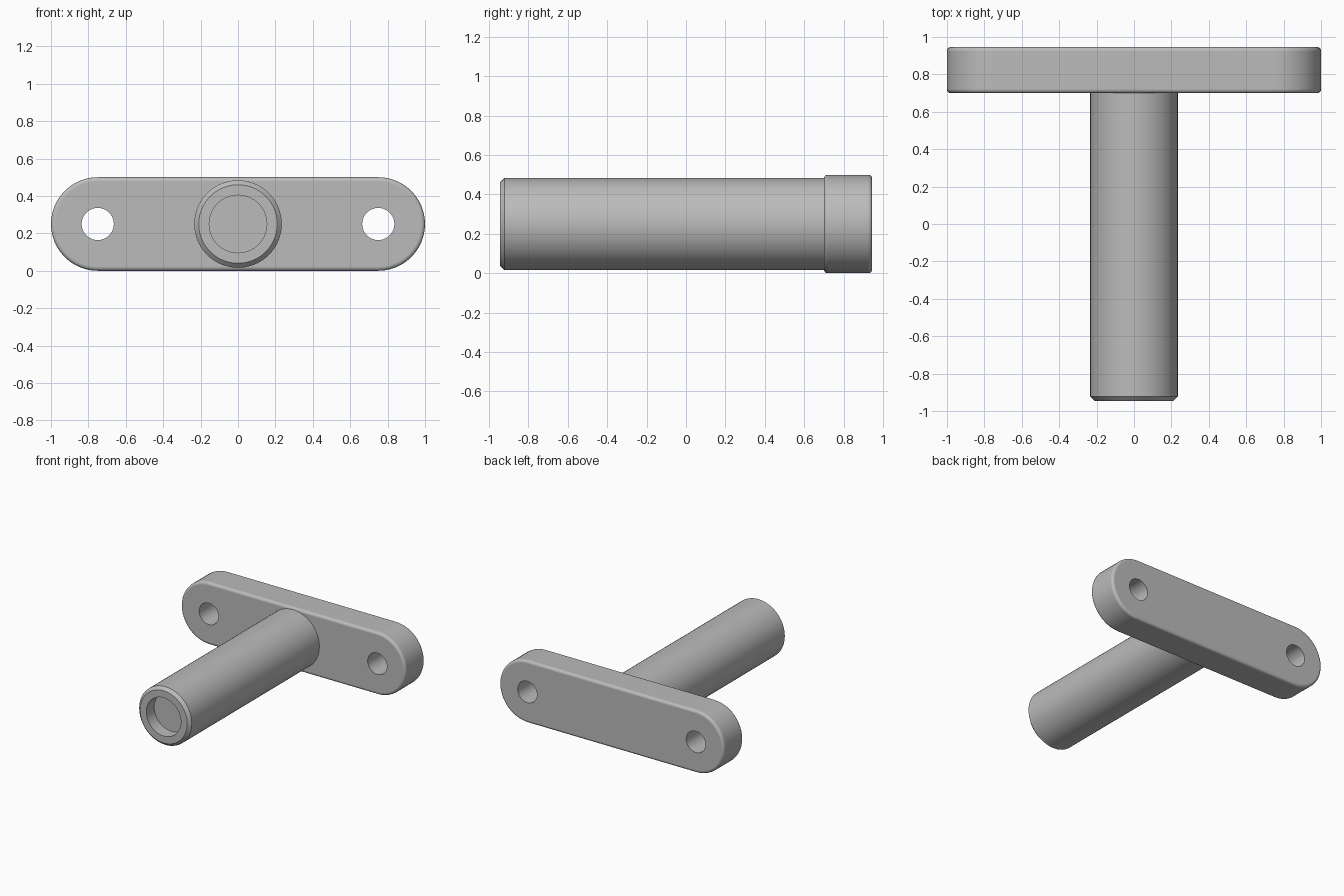
import bpy, bmesh, math
from mathutils import Matrix, Vector

cube = bpy.data.objects.get("Cube")
if cube:
    bpy.data.objects.remove(cube)

MID_Z = 0.25
PLATE_FRONT, PLATE_BACK = 0.70, 0.946
HOLE_X, HOLE_R = 0.75, 0.086

grey = bpy.data.materials.new("plain_grey")
grey.use_nodes = True
grey.diffuse_color = (0.5, 0.5, 0.5, 1)
grey.node_tree.nodes["Principled BSDF"].inputs["Base Color"].default_value = (0.5, 0.5, 0.5, 1)


def make_object(name, bm):
    bmesh.ops.recalc_face_normals(bm, faces=bm.faces)
    mesh = bpy.data.meshes.new(name)
    bm.to_mesh(mesh)
    bm.free()
    mesh.materials.append(grey)
    obj = bpy.data.objects.new(name, mesh)
    bpy.context.collection.objects.link(obj)
    return obj


def smooth(obj):
    bpy.ops.object.select_all(action="DESELECT")
    obj.select_set(True)
    bpy.context.view_layer.objects.active = obj
    bpy.ops.object.shade_smooth_by_angle(angle=math.radians(30))


# Mounting plate: rounded-end outline extruded along y
bm = bmesh.new()
steps = 24
outline = []
for side in (1, -1):
    for i in range(steps + 1):
        a = math.pi * (i / steps - 0.5)
        outline.append(bm.verts.new((side * (0.75 + 0.25 * math.cos(a)), PLATE_FRONT,
                                     MID_Z + side * 0.25 * math.sin(a))))
face = bm.faces.new(outline)
extruded = bmesh.ops.extrude_face_region(bm, geom=[face])
back = [v for v in extruded["geom"] if isinstance(v, bmesh.types.BMVert)]
bmesh.ops.translate(bm, verts=back, vec=Vector((0, PLATE_BACK - PLATE_FRONT, 0)))
plate = make_object("mounting_plate", bm)

# Soft rim on both plate faces
bevel = plate.modifiers.new("soft_rim", "BEVEL")
bevel.width = 0.02
bevel.segments = 4
bevel.limit_method = "ANGLE"
bevel.angle_limit = math.radians(40)

# Bolt holes through the plate
for side, label in ((1, "left"), (-1, "right")):
    bm = bmesh.new()
    bmesh.ops.create_cone(bm, cap_ends=True, segments=48, radius1=HOLE_R, radius2=HOLE_R, depth=1,
                          matrix=Matrix.Translation((side * HOLE_X, PLATE_BACK, MID_Z))
                          @ Matrix.Rotation(math.pi / 2, 4, "X"))
    cutter = make_object(label + "_hole_cutter", bm)
    cutter.hide_render = True
    cutter.hide_set(True)
    hole = plate.modifiers.new(label + "_hole", "BOOLEAN")
    hole.operation = "DIFFERENCE"
    hole.object = cutter
smooth(plate)

# Round post: chamfered tip with a shallow socket, revolved about y
profile = [(0, -0.846), (0.154, -0.846), (0.154, -0.946), (0.21, -0.946),
           (0.234, -0.922), (0.234, 0.72), (0, 0.72)]
bm = bmesh.new()
verts = [bm.verts.new((r, y, MID_Z)) for r, y in profile]
edges = [bm.edges.new(pair) for pair in zip(verts, verts[1:])]
bmesh.ops.spin(bm, geom=verts + edges, cent=(0, 0, MID_Z), axis=(0, 1, 0),
               angle=math.tau, steps=64, use_merge=True)
bmesh.ops.remove_doubles(bm, verts=bm.verts, dist=0.0001)
post = make_object("post", bm)
smooth(post)
